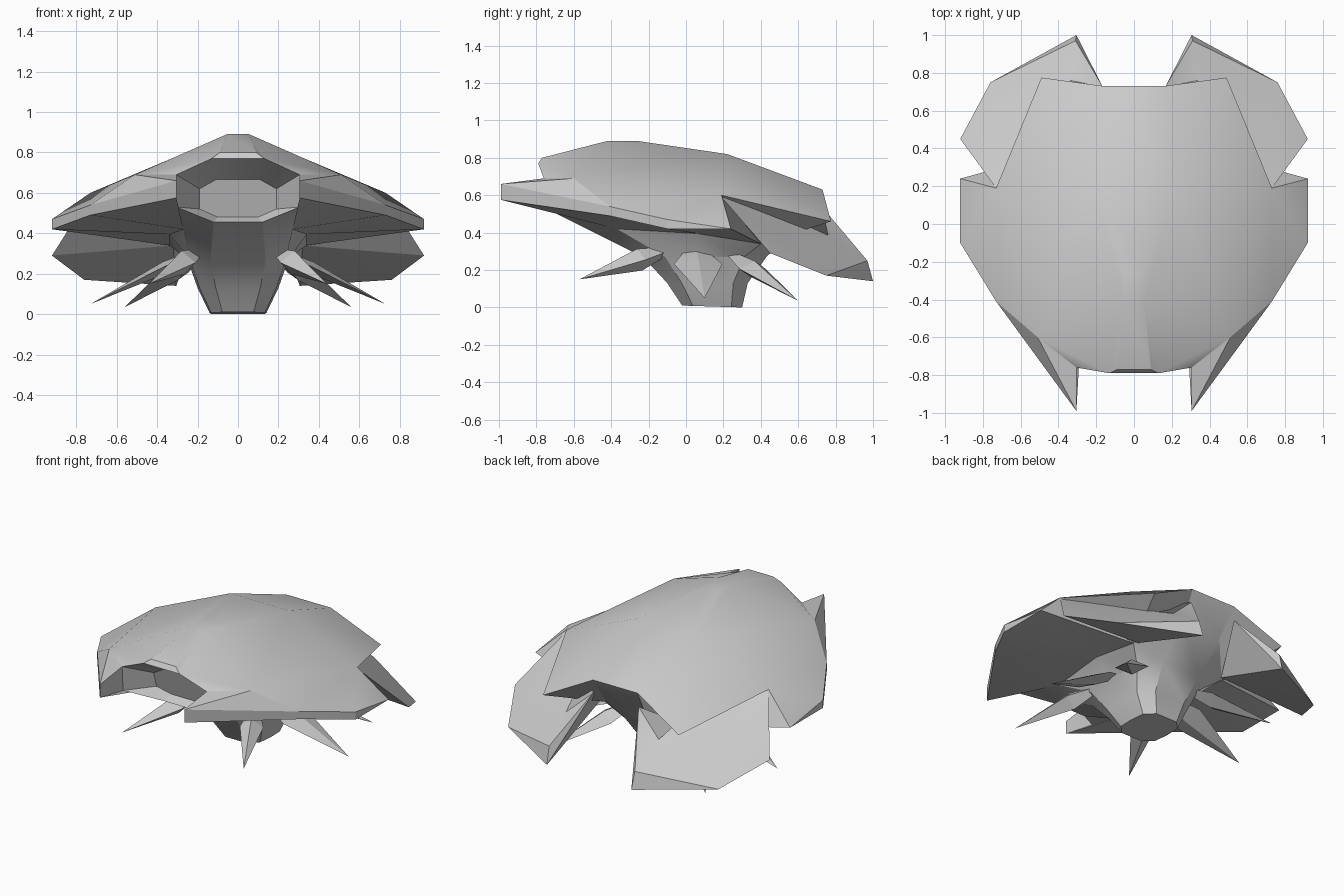
import bpy, bmesh
from math import radians
from mathutils import Vector

if "Cube" in bpy.data.objects:
    bpy.data.objects.remove(bpy.data.objects["Cube"])


def build(name, pts, faces, strips=(), caps=(), smooth=20):
    """Mirror-symmetric mesh: half faces, centre strips joining both halves, centre caps."""
    bm = bmesh.new()
    r = {k: bm.verts.new(p) for k, p in pts.items()}
    l = {k: bm.verts.new((-p[0], p[1], p[2])) for k, p in pts.items()}
    for f in faces:
        keys = f.split()
        bm.faces.new([r[k] for k in keys])
        bm.faces.new([l[k] for k in reversed(keys)])
    for s in strips:
        keys = s.split()
        for a, b in zip(keys, keys[1:]):
            bm.faces.new([r[a], r[b], l[b], l[a]])
    for c in caps:
        keys = c.split()
        bm.faces.new([r[k] for k in keys] + [l[k] for k in reversed(keys)])
    bmesh.ops.recalc_face_normals(bm, faces=bm.faces)
    me = bpy.data.meshes.new(name)
    bm.to_mesh(me)
    bm.free()
    ob = bpy.data.objects.new(name, me)
    bpy.context.collection.objects.link(ob)
    bpy.ops.object.select_all(action='DESELECT')
    ob.select_set(True)
    bpy.context.view_layer.objects.active = ob
    bpy.ops.object.shade_smooth_by_angle(angle=radians(smooth))
    return ob


# Carapace with front horns, side flanges, front mouth and lower hull
body = {
    # upper shell
    'A0': (.055, -.42, .89), 'A1': (.09, -.77, .80), 'N': (.13, -.79, .77),
    'C': (.05, -.26, .89), 'M': (.21, .22, .82),
    'B0': (.16, .73, .63), 'B1': (.49, .775, .46), 'W': (.73, .19, .60),
    'S2': (.92, .24, .42), 'S1': (.92, -.10, .47), 'S0': (.73, -.41, .54),
    'T': (.305, -.99, .66), 'P': (.51, -.60, .69), 'Q': (.305, -.76, .69),
}
body.update({
    # lower rim
    't': (.305, -.99, .575), 's0': (.73, -.41, .49), 's1': (.92, -.10, .42),
    'R': (.305, -.75, .53),
    # mouth recess
    'm0': (.11, -.60, .665), 'm1': (.19, -.60, .62),
    'm2': (.19, -.57, .52), 'm3': (.10, -.54, .48),
    # hull top ring
    'u0': (.12, -.60, .455), 'u1': (.27, -.37, .42), 'u2': (.34, .06, .395),
    'u3': (.34, .40, .34), 'u4': (.14, .62, .45),
})
# Keel rings: z, half width, front y, back y
rings = [(.27, .25, -.23, .43), (.13, .20, -.10, .33), (.01, .14, -.02, .30)]
for i, (z, w, y0, y1) in enumerate(rings):
    d = y1 - y0
    for j, (fx, fy) in enumerate([(.55, 0), (.95, .18), (1, .5), (.95, .82), (.55, 1)]):
        body[f'k{i}{j}'] = (w * fx, y0 + d * fy, z - (.01 * fy if i == 2 else 0))
faces = ['N A1 A0', 'N A0 P', 'A0 M P', 'A0 C M', 'M W P', 'N P Q', 'Q P T', 'T P S0',
         'P W S0', 'S0 W S1', 'S1 W S2', 'M B1 W', 'M B0 B1',
         'T S0 s0 t', 'S0 S1 s1 s0', 'S1 S2 s1', 'T t R Q',
         'R u0 u1', 't R u1', 't u1 s0', 's0 u1 u2', 's0 u2 s1', 's1 u2 S2',
         'S2 u2 u3', 'S2 u3 W', 'W u3 B1', 'B1 u3 u4 B0',
         'N Q m1 m0', 'Q R m2 m1', 'R u0 m3 m2']
levels = ['u', 'k0', 'k1', 'k2']
for a, b in zip(levels, levels[1:]):
    faces += [f'{a}{j} {a}{j+1} {b}{j+1} {b}{j}' for j in range(4)]
build('carapace_and_hull', body, faces,
      strips=['m0 N A1 A0 C M B0 u4 k04 k14 k24', 'm3 u0 k00 k10 k20'],
      caps=['m0 m1 m2 m3', 'k20 k21 k22 k23 k24'], smooth=24)

# Rear side plates tucked under the shell
plate = {
    'W': (.73, .19, .59), 'a': (.92, .45, .29), 'b': (.76, .75, .17),
    'c': (.31, .97, .25), 'f': (.305, 1.0, .14), 'd': (.335, .76, .385),
    'e': (.165, .725, .54), 'h': (.42, .40, .55), 'g': (.32, .42, .34),
}
build('rear_plates', plate,
      ['W a b', 'W b c', 'W c d h', 'c b f', 'c f e', 'c e d', 'd e g h',
       'f b g', 'f g e', 'b a g', 'a W g', 'W h g'])


# Pointed blade legs, three on each side
def leg(name, root, tip, width, thick):
    root, tip = Vector(root), Vector(tip)
    along = (tip - root).normalized()
    side = along.cross(Vector((0, 0, 1))).normalized()
    up = side.cross(along)
    pts = {'tip': tuple(tip)}
    for n, t, s in (('r', 0, .4), ('m', .3, 1)):
        c = root.lerp(tip, t)
        for i, v in enumerate((side * width, up * thick, -side * width, -up * thick)):
            pts[f'{n}{i}'] = tuple(c + v * s)
    fs = ['r3 r2 r1 r0']
    for i in range(4):
        j = (i + 1) % 4
        fs += [f'r{i} r{j} m{j} m{i}', f'm{i} m{j} tip']
    build(name, pts, fs, smooth=10)


leg('front_legs', (.20, -.11, .30), (.44, -.57, .15), .07, .06)
leg('middle_legs', (.20, .05, .31), (.73, .10, .05), .13, .03)
leg('rear_legs', (.21, .25, .28), (.56, .60, .035), .10, .045)
